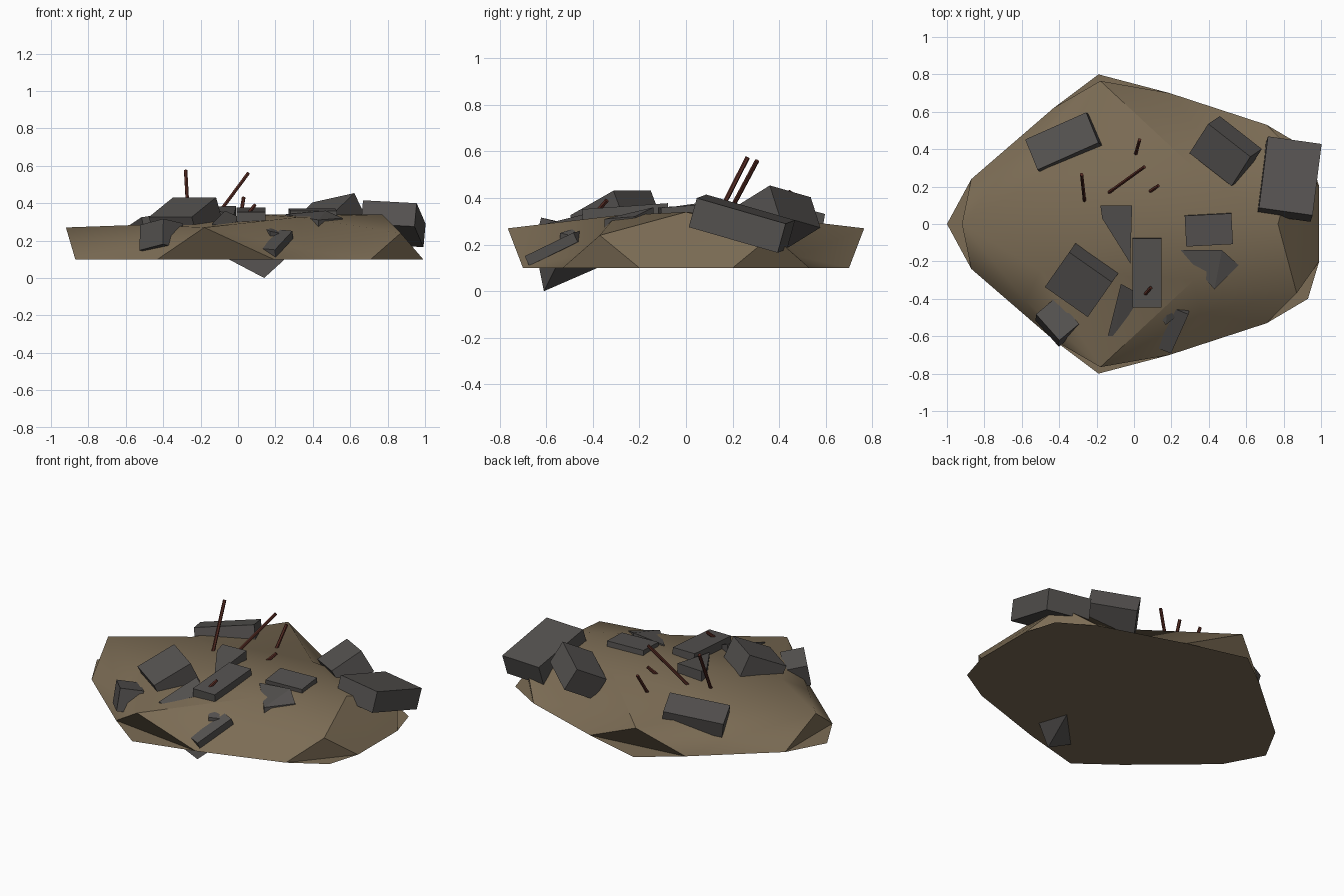
import bpy, bmesh
from math import radians
from mathutils import Vector, Matrix, Euler

cube = bpy.data.objects.get("Cube")
if cube:
    bpy.data.objects.remove(cube, do_unlink=True)


def material(name, rgb):
    mat = bpy.data.materials.new(name)
    mat.use_nodes = True
    color = (*rgb, 1)
    mat.diffuse_color = color
    mat.node_tree.nodes["Principled BSDF"].inputs["Base Color"].default_value = color
    return mat


earth = material("brown earth", (.2, .15, .09))
concrete = material("grey concrete", (.09, .084, .08))
rust = material("rusty steel", (.1, .026, .018))


def finish(name, bm, mat):
    mesh = bpy.data.meshes.new(name)
    bm.to_mesh(mesh)
    bm.free()
    mesh.materials.append(mat)
    obj = bpy.data.objects.new(name, mesh)
    bpy.context.scene.collection.objects.link(obj)
    return obj


def block(name, center, size, tilt=(0, 0, 0)):
    """Broken box, turned by tilt degrees."""
    turn = Euler([radians(a) for a in tilt]).to_matrix().to_4x4()
    bm = bmesh.new()
    bmesh.ops.create_cube(bm, size=1, matrix=Matrix.Translation(center) @ turn @ Matrix.Diagonal((*size, 1)))
    return finish(name, bm, concrete)


def shard(name, outline, tops, thickness):
    """Flat outline with its own height at each corner, extruded downwards."""
    bm = bmesh.new()
    corners = [bm.verts.new((x, y, z)) for (x, y), z in zip(outline, tops)]
    face = bm.faces.new(corners)
    extruded = bmesh.ops.extrude_face_region(bm, geom=[face], use_keep_orig=True)["geom"]
    lower = [v for v in extruded if isinstance(v, bmesh.types.BMVert)]
    bmesh.ops.translate(bm, verts=lower, vec=(0, 0, -thickness))
    bmesh.ops.triangulate(bm, faces=bm.faces[:])
    bmesh.ops.recalc_face_normals(bm, faces=bm.faces[:])
    bmesh.ops.dissolve_limit(bm, angle_limit=radians(1), verts=bm.verts[:], edges=bm.edges[:])
    return finish(name, bm, concrete)


def rod(name, start, end, radius=.01):
    a, b = Vector(start), Vector(end)
    turn = (b - a).to_track_quat("Z", "Y").to_matrix().to_4x4()
    bm = bmesh.new()
    bmesh.ops.create_cone(bm, cap_ends=True, segments=6, radius1=radius, radius2=radius,
                          depth=(b - a).length, matrix=Matrix.Translation((a + b) / 2) @ turn)
    return finish(name, bm, rust)


# Earth mound: five raised corners with a dip between each pair
def mirrored(front, side):
    """Five points around the mound: one on the axis, two mirrored pairs."""
    first, second = side
    flip = lambda p: (p[0], -p[1], p[2])
    return [front, first, second, flip(second), flip(first)]


ground = .1
bm = bmesh.new()
make = lambda points: [bm.verts.new(p) for p in points]
inner = make(mirrored((.77, 0, .34), [(.32, .3, .325), (-.5, .25, .285)]))
dips = make(mirrored((.93, 0, .17), [(.36, .48, .15), (-.58, .41, .17)]))
peaks = make([(.87, .37, .24), (-.18, .765, .27), (-.92, 0, .27), (-.18, -.765, .27), (.87, -.37, .24)])
tips = make([(.93, .4, ground), (-.19, .8, ground), (-1, 0, ground), (-.19, -.8, ground), (.93, -.4, ground)])
half = [(.99, .2), (.71, .53), (.19, .7), (-.43, .62), (-.87, .24)]
around = half + [(x, -y) for x, y in reversed(half)]
rim = make([(x, y, ground) for x, y in around])
middle = bm.verts.new((.1, 0, .34))
base = []
for k in range(5):
    n = (k + 1) % 5
    left, right, next_right = rim[2 * k], rim[2 * k - 1], rim[2 * k + 1]
    peak, before = peaks[k], peaks[k - 1]
    for face in ((middle, inner[k], inner[n]), (inner[k], peak, inner[n]),
                 (inner[k], dips[k], peak), (inner[k], before, dips[k]),
                 (dips[k], right, left), (dips[k], left, peak),
                 (before, right, dips[k]), (peak, left, next_right)):
        bm.faces.new(face)
    base += [left, tips[k], next_right]
bm.faces.new(reversed(base))
mound = finish("earth_mound", bm, earth)
bpy.context.view_layer.objects.active = mound
mound.select_set(True)
bpy.ops.object.shade_smooth_by_angle(angle=radians(40))
mound.select_set(False)

# Broken concrete blocks
block("back_slab", (-.375, .435, .28), (.36, .18, .1), (-14, -8, 24))
block("large_front_block", (-.28, -.3, .315), (.28, .25, .14), (25, 0, -35))
block("small_front_block", (-.41, -.525, .22), (.14, .19, .14), (-10, 10, 40))
block("center_slab", (.07, -.26, .335), (.155, .37, .06), (4, 0, 0))
block("side_slab", (.4, -.03, .335), (.25, .165, .06), (4, 0, 3))
block("back_block", (.49, .39, .315), (.29, .21, .15), (28, -10, -38))
block("far_block", (.83, .24, .29), (.29, .4, .13), (-16, 3, -8))
block("low_front_slab", (.2, -.56, .185), (.1, .25, .045), (24, 5, -22))

# Concrete shards
shard("center_shard", [(-.18, .1), (-.17, .03), (-.02, -.21), (-.01, .1)], [.38, .37, .34, .385], .07)
shard("front_shard", [(-.07, -.32), (-.14, -.6), (-.1, -.6), (.04, -.38)], [.36, .29, .28, .31], .1)
shard("side_shard", [(.25, -.14), (.43, -.35), (.56, -.22), (.47, -.14)], [.34, .31, .32, .36], .06)
shard("small_shard", [(.11, -.45), (.17, -.54), (.22, -.5), (.18, -.44)], [.28, .25, .24, .28], .08)

# Pointed rock sticking out underneath
bm = bmesh.new()
for point in ((.14, -.61, 0), (-.05, -.63, ground), (.25, -.56, ground), (.19, -.38, ground), (.14, -.5, .15)):
    bm.verts.new(point)
bmesh.ops.convex_hull(bm, input=bm.verts[:])
finish("buried_rock", bm, concrete)

# Bent reinforcing rods
rods = {
    "tall_rod": ((-.263, .11, .27), (-.28, .265, .575)),
    "long_rod": ((-.16, .15, .27), (.055, .305, .56)),
    "back_rod": ((.005, .36, .27), (.03, .45, .43)),
    "short_rod": ((.08, .17, .31), (.13, .205, .365)),
    "front_rod": ((.06, -.375, .35), (.09, -.34, .39)),
}
for name, (start, end) in rods.items():
    rod(name, start, end)
